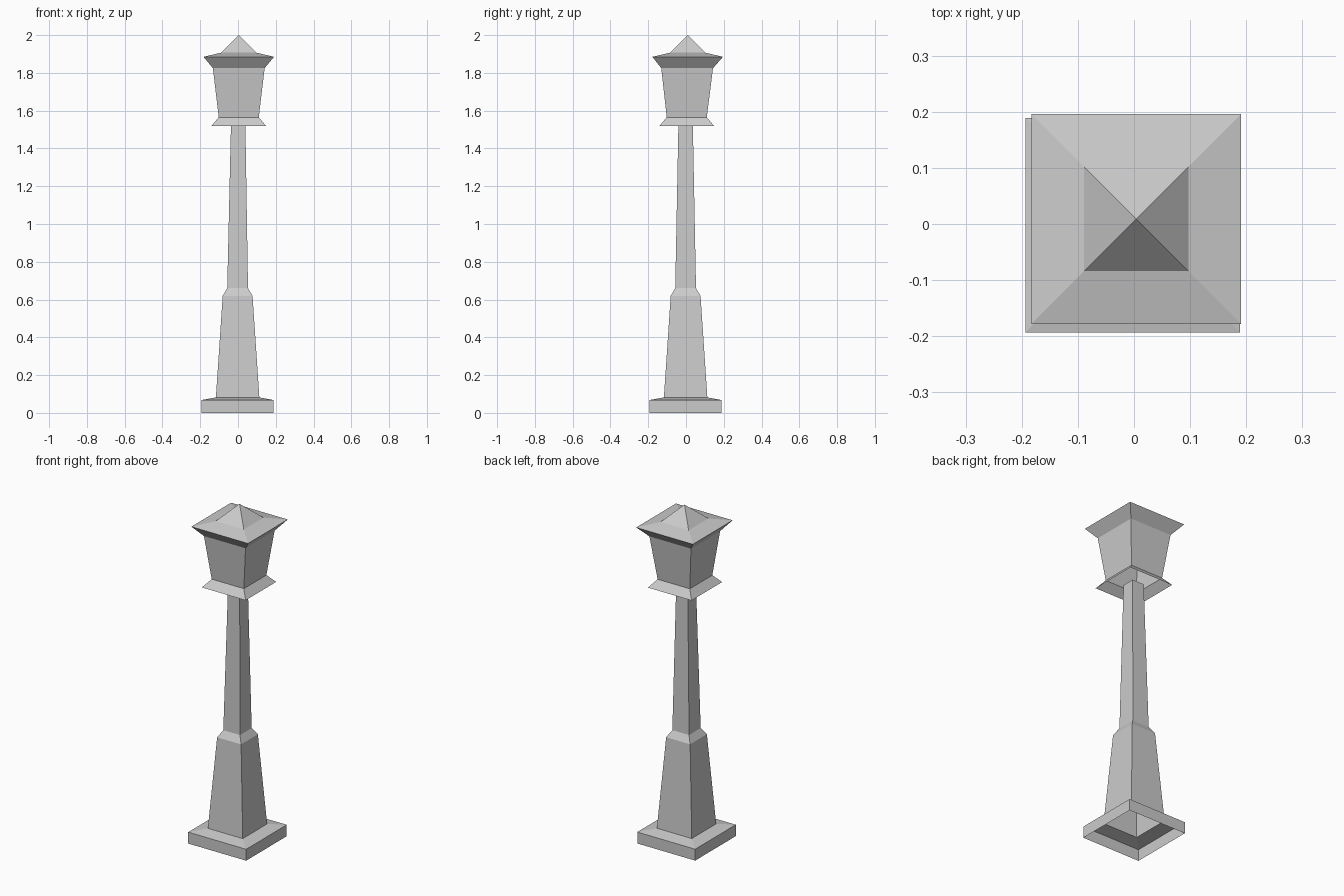
import bpy, bmesh

cube = bpy.data.objects.get("Cube")
if cube:
    bpy.data.objects.remove(cube, do_unlink=True)

stone = bpy.data.materials.new("grey_stone")
stone.use_nodes = True
colour = (0.6, 0.6, 0.6, 1)
stone.diffuse_color = colour
stone.node_tree.nodes["Principled BSDF"].inputs["Base Color"].default_value = colour

CORNERS = [(-1, -1), (1, -1), (1, 1), (-1, 1)]


def square_shell(name, profile, tip=None):
    """Loft square rings (centre x, centre y, half width, z), open below, with an optional tip."""
    bm = bmesh.new()
    rings = [[bm.verts.new((cx + sx * half, cy + sy * half, z)) for sx, sy in CORNERS]
             for cx, cy, half, z in profile]
    for low, high in zip(rings, rings[1:]):
        for i in range(4):
            j = (i + 1) % 4
            bm.faces.new((low[i], low[j], high[j], high[i]))
    if tip:
        apex = bm.verts.new(tip)
        for i in range(4):
            bm.faces.new((rings[-1][i], rings[-1][(i + 1) % 4], apex))
    mesh = bpy.data.meshes.new(name)
    bm.to_mesh(mesh)
    bm.free()
    mesh.materials.append(stone)
    obj = bpy.data.objects.new(name, mesh)
    bpy.context.collection.objects.link(obj)
    return obj


# Hollow plinth with a gently sloping ledge
P = -0.002
square_shell("plinth", [(P, P, 0.191, 0), (P, P, 0.191, 0.068), (P, P, 0.115, 0.082)])

# Tapered post with a stepped collar
square_shell("post", [(P, P, 0.115, 0.082), (P, P, 0.079, 0.62),
                      (P, P, 0.055, 0.66), (0.001, -0.002, 0.038, 1.535)])

# Lantern body above a flared skirt, open underneath
L = 0.004
square_shell("lantern", [(L, L, 0.144, 1.52), (L, L, 0.106, 1.565), (L, 0.006, 0.137, 1.825)])

# Roof: sloping soffit, shallow eaves and a pyramid cap
R = 0.009
square_shell("roof", [(L, 0.006, 0.137, 1.825), (L, R, 0.187, 1.885), (L, R, 0.093, 1.907)],
             tip=(L, R, 2))
